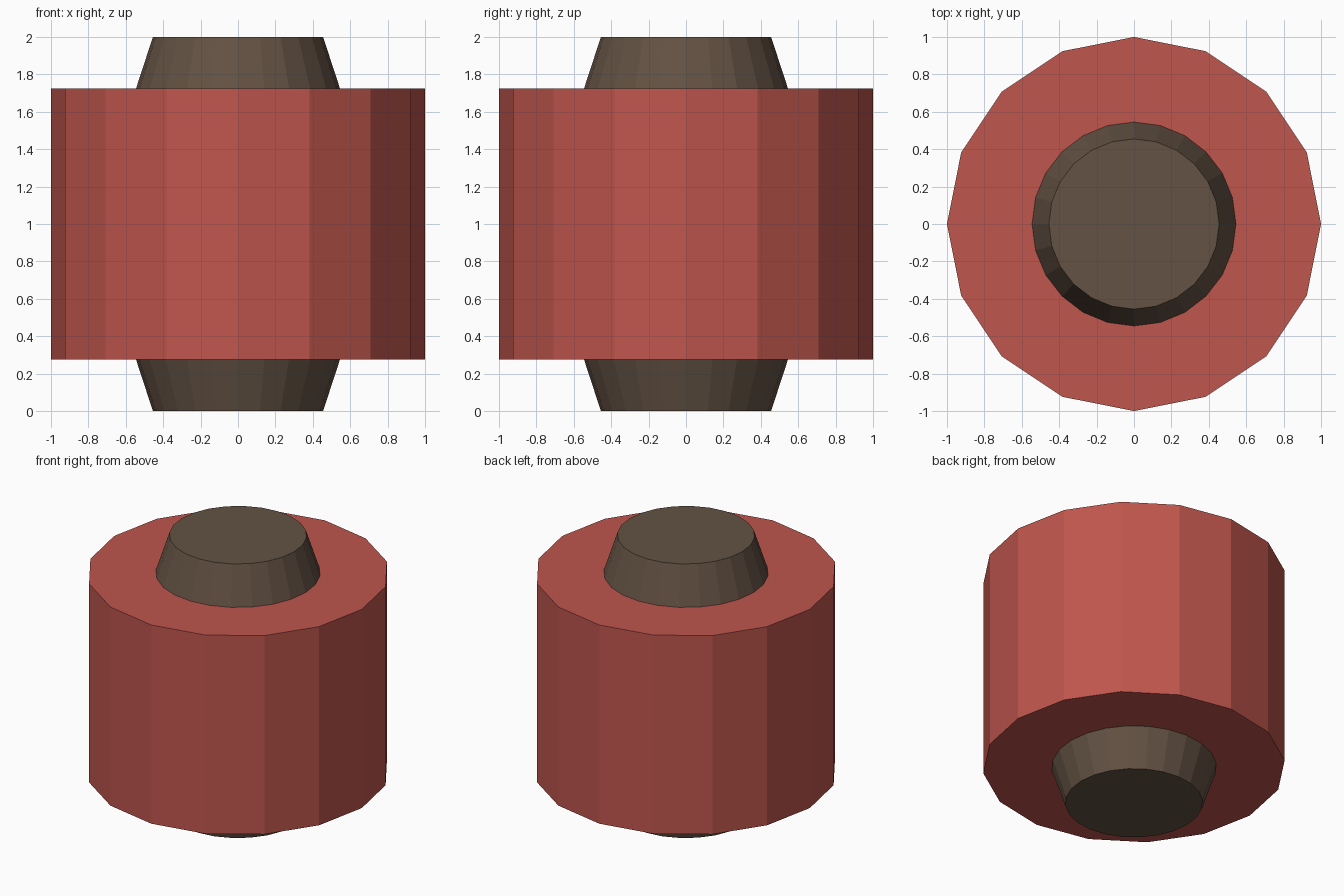
import bpy
import bmesh
from math import cos, sin, tau

cube = bpy.data.objects.get("Cube")
if cube:
    bpy.data.objects.remove(cube, do_unlink=True)


def make_material(name, colour):
    mat = bpy.data.materials.new(name)
    mat.use_nodes = True
    mat.diffuse_color = colour
    bsdf = mat.node_tree.nodes["Principled BSDF"]
    bsdf.inputs["Base Color"].default_value = colour
    bsdf.inputs["Roughness"].default_value = 0.8
    return mat


def lathe(name, profile, sides, mat):
    """Stack flat-shaded rings of (radius, height) and cap both ends."""
    bm = bmesh.new()
    rings = [[bm.verts.new((r * cos(tau * i / sides), r * sin(tau * i / sides), z))
              for i in range(sides)] for r, z in profile]
    for low, high in zip(rings, rings[1:]):
        for i in range(sides):
            j = (i + 1) % sides
            bm.faces.new((low[i], low[j], high[j], high[i]))
    bm.faces.new(rings[0][::-1])
    bm.faces.new(rings[-1])
    mesh = bpy.data.meshes.new(name)
    bm.to_mesh(mesh)
    bm.free()
    mesh.materials.append(mat)
    obj = bpy.data.objects.new(name, mesh)
    bpy.context.collection.objects.link(obj)
    return obj


red = make_material("brick red", (0.52, 0.092, 0.074, 1))
brown = make_material("dark brown", (0.126, 0.084, 0.057, 1))

# Wide outer drum
BOTTOM, TOP = 0.275, 1.725
lathe("drum", [(1, BOTTOM), (1, TOP)], 16, red)

# Core pin with a tapered end above and below the drum
lathe("core_pin", [(0.455, 0), (0.545, BOTTOM), (0.545, TOP), (0.455, 2)], 24, brown)
